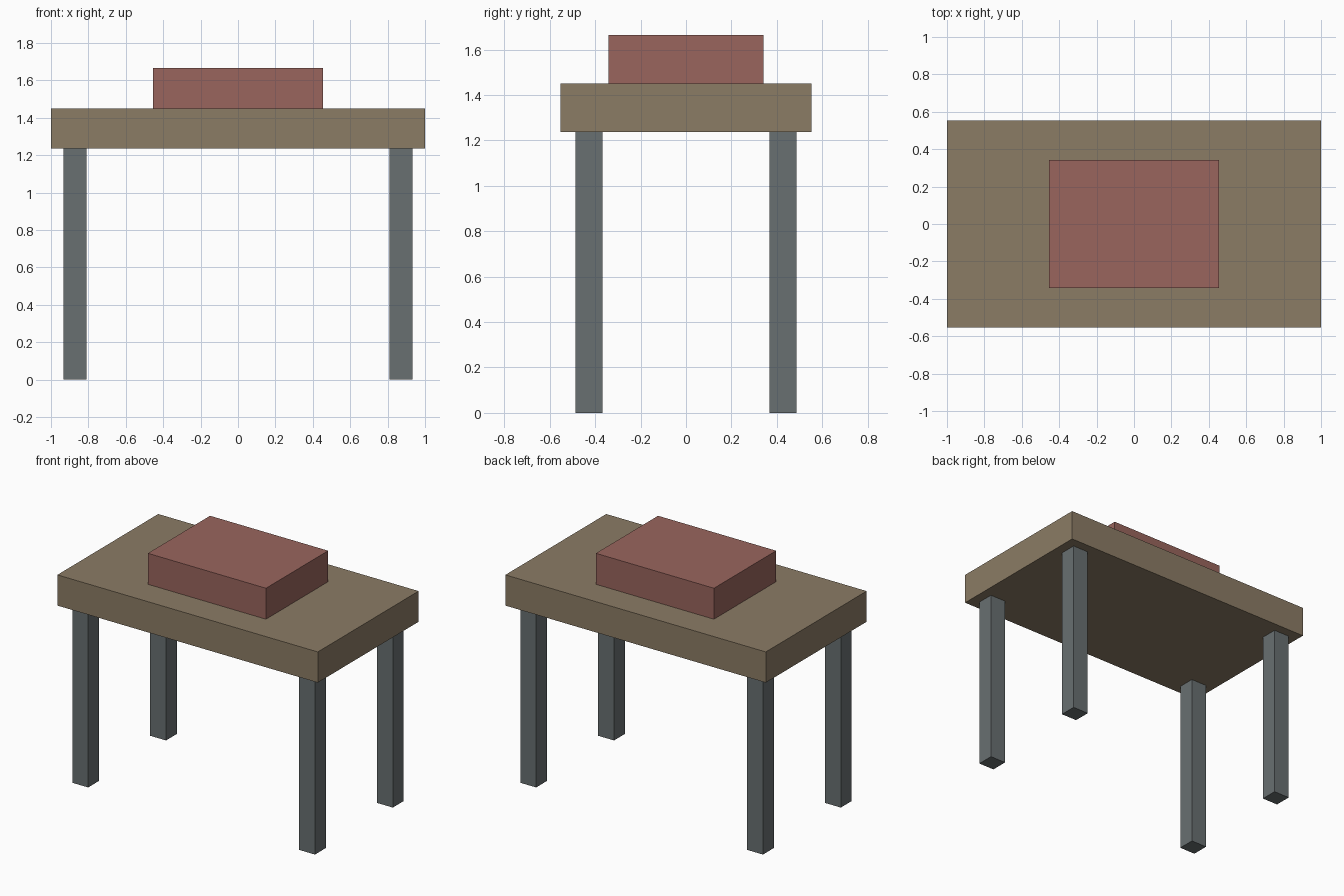
import bpy

if "Cube" in bpy.data.objects:
    bpy.data.objects.remove(bpy.data.objects["Cube"])


def material(name, color):
    mat = bpy.data.materials.new(name)
    mat.diffuse_color = (*color, 1)
    mat.use_nodes = True
    mat.node_tree.nodes["Principled BSDF"].inputs["Base Color"].default_value = mat.diffuse_color
    return mat


def box(name, x, y, z0, z1, width, depth, mat):
    """Box centred on (x, y), spanning z0 to z1."""
    bpy.ops.mesh.primitive_cube_add(size=1, location=(x, y, (z0 + z1) / 2))
    obj = bpy.context.object
    obj.name = name
    obj.scale = (width, depth, z1 - z0)
    bpy.ops.object.transform_apply(location=False, rotation=False, scale=True)
    obj.data.materials.append(mat)
    return obj


wood = material("wood", (0.26, 0.20, 0.13))
red = material("red", (0.32, 0.13, 0.11))
metal = material("metal", (0.14, 0.16, 0.165))

LEG_TOP, TABLE_TOP, BLOCK_TOP = 1.237, 1.45, 1.665

# Table top and the block resting on it
box("table_top", 0, 0, LEG_TOP, TABLE_TOP, 2.0, 1.106, wood)
box("top_block", 0, 0, TABLE_TOP, BLOCK_TOP, 0.907, 0.682, red)

# Four square legs
for side, sx in (("left", -1), ("right", 1)):
    for end, sy in (("front", -1), ("back", 1)):
        box(f"{end}_{side}_leg", sx * 0.871, sy * 0.427, 0, LEG_TOP, 0.122, 0.12, metal)
